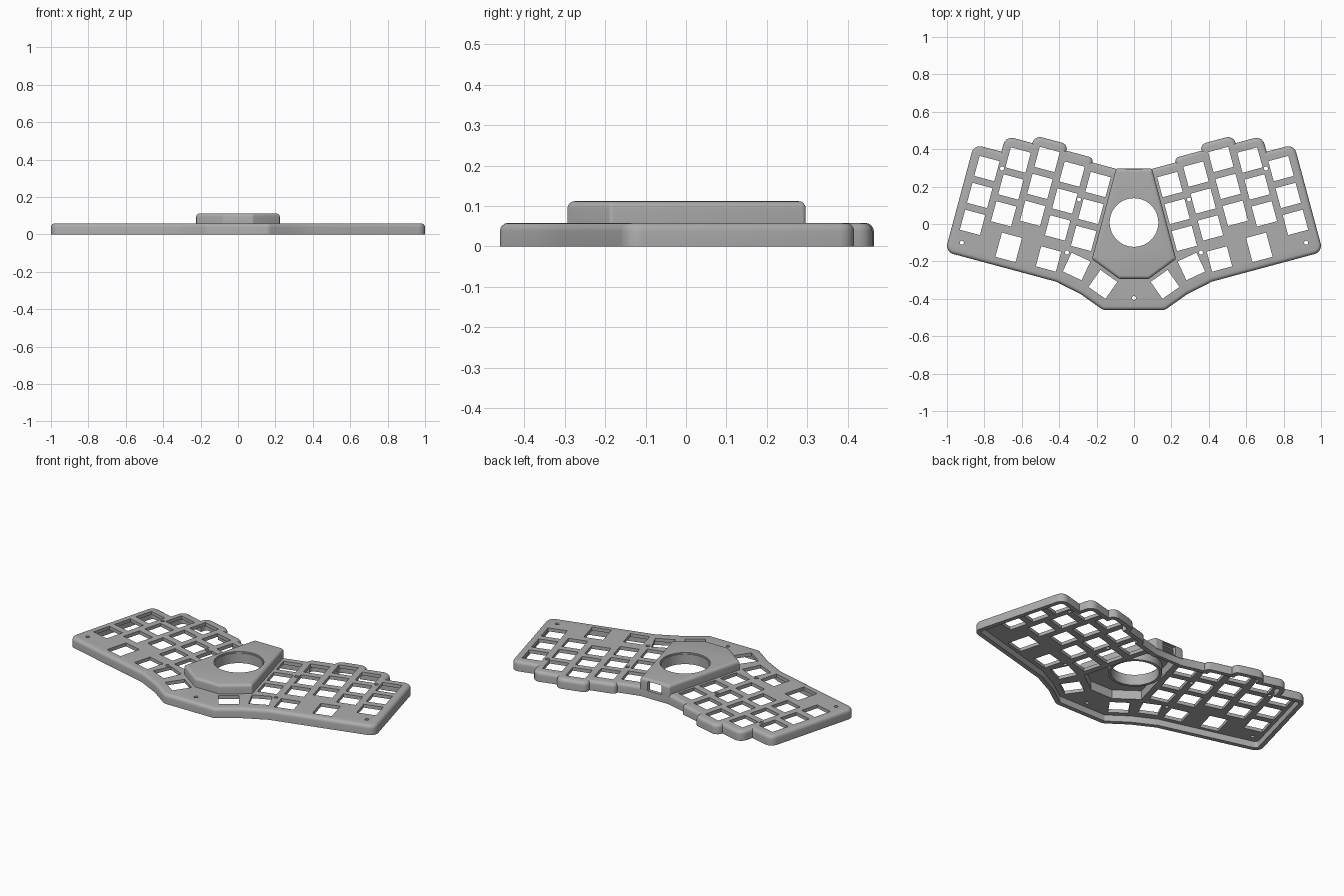
import bpy, bmesh, math
from mathutils import Vector, Matrix

old = bpy.data.objects.get("Cube")
if old:
    bpy.data.objects.remove(old, do_unlink=True)

grey = bpy.data.materials.new("matte grey")
grey.use_nodes = True
colour = (0.42, 0.42, 0.42, 1)
grey.diffuse_color = colour
grey.node_tree.nodes["Principled BSDF"].inputs["Base Color"].default_value = colour

TILT = math.radians(15)
BASE_H, CASE_H = 0.058, 0.112


def tilted(u, v):
    """Point of the right half's tilted key grid, in model space."""
    p = Matrix.Rotation(TILT, 2) @ Vector((u, v))
    return (p.x, p.y)


def mirrored(half):
    return [Vector(p) for p in half] + [Vector((-x, y)) for x, y in reversed(half)]


def cross(a, b):
    return a.x * b.y - a.y * b.x


def inset(points, d):
    """Move every side of a counter-clockwise outline inwards by d."""
    out = []
    for i, p in enumerate(points):
        a = (p - points[i - 1]).normalized()
        b = (points[(i + 1) % len(points)] - p).normalized()
        na, nb = Vector((-a.y, a.x)), Vector((-b.y, b.x))
        out.append(p + (na + nb) * d / (1 + na.dot(nb)))
    return out


def rounded(points, radius, steps=5):
    """Round the outward corners of an outline."""
    n = len(points)
    turn = [cross(points[i] - points[i - 1], points[(i + 1) % n] - points[i]) for i in range(n)]
    out = []
    for i, p in enumerate(points):
        if turn[i] <= 0:
            out.append(p)
            continue
        j = (i + 1) % n
        a, b = points[i - 1] - p, points[j] - p
        half = a.angle(b) / 2
        reach = min(radius / math.tan(half),
                    a.length * (0.48 if turn[i - 1] > 0 else 0.95),
                    b.length * (0.48 if turn[j] > 0 else 0.95))
        r = reach * math.tan(half)
        centre = p + (a.normalized() + b.normalized()).normalized() * r / math.sin(half)
        start = p + a.normalized() * reach - centre
        for k in range(steps + 1):
            out.append(centre + Matrix.Rotation((math.pi - 2 * half) * k / steps, 2) @ start)
    return out


def finish(name, bm):
    bmesh.ops.recalc_face_normals(bm, faces=bm.faces)
    mesh = bpy.data.meshes.new(name)
    bm.to_mesh(mesh)
    bm.free()
    mesh.materials.append(grey)
    obj = bpy.data.objects.new(name, mesh)
    bpy.context.collection.objects.link(obj)
    return obj


def loft(name, rings):
    """Solid through rings of (outline, height)."""
    bm = bmesh.new()
    loops = [[bm.verts.new((p.x, p.y, z)) for p in pts] for pts, z in rings]
    for lo, hi in zip(loops, loops[1:]):
        for i in range(len(lo)):
            bm.faces.new((lo[i - 1], lo[i], hi[i], hi[i - 1]))
    bm.faces.new(loops[0][::-1])
    bm.faces.new(loops[-1])
    return finish(name, bm)


def filleted_slab(name, points, corner, bottom, top, fillet, steps=4):
    rings = [(rounded(points, corner), bottom)]
    for k in range(steps + 1):
        a = math.pi / 2 * k / steps
        d = fillet * (1 - math.cos(a))
        rings.append((rounded(inset(points, d), max(corner - d, 0.008)),
                      top - fillet + fillet * math.sin(a)))
    return loft(name, rings)


def prism(name, points, bottom, top):
    return loft(name, [(points, bottom), (points, top)])


def cut(obj, cutter):
    mod = obj.modifiers.new("cut", 'BOOLEAN')
    mod.operation, mod.solver, mod.object = 'DIFFERENCE', 'EXACT', cutter
    cutter.hide_render = True
    bpy.ops.object.select_all(action='DESELECT')
    bpy.context.view_layer.objects.active = obj
    obj.select_set(True)
    bpy.ops.object.modifier_apply(modifier=mod.name)


def add_box(bm, x, y, z, size, angle=0.0):
    m = Matrix.Translation((x, y, z)) @ Matrix.Rotation(angle, 4, 'Z') @ Matrix.Diagonal((*size, 1))
    bmesh.ops.create_cube(bm, size=1, matrix=m)


def add_drum(bm, x, y, z, radius, depth, sides):
    bmesh.ops.create_cone(bm, cap_ends=True, segments=sides, radius1=radius, radius2=radius,
                          depth=depth, matrix=Matrix.Translation((x, y, z)))


# Outlines: stepped keyboard plate and the six-sided centre housing
column_steps = [(.937, -.405), (.937, .19), (.785, .19), (.785, .277), (.637, .277), (.637, .32),
                (.45, .32), (.45, .285), (.30, .285), (.30, .26), (.165, .26)]
plate_outline = mirrored([(.165, -.46), (.285, -.375), (.417, -.308)]
                         + [tilted(u, v) for u, v in column_steps])
housing_outline = mirrored([(.08, -.293), (.225, -.187), (.096, .296)])

# Key plate with hollow underside
plate = filleted_slab("key_plate", plate_outline, 0.045, 0, BASE_H, 0.02)
cavity = prism("plate_cavity_cutter", rounded(inset(plate_outline, 0.026), 0.02), -0.05, 0.038)
well = prism("housing_well_cutter", inset(housing_outline, 0.021), -0.05, 0.2)

# Key openings and screw holes, mirrored
keys = bmesh.new()
SPACING, HOLE = 0.149, 0.111
top_row = [.154, .172, .213, .17, .083]
openings = []
for col, v in enumerate(top_row):
    for row in range(3):
        x, y = tilted(.240 + SPACING * col, v - SPACING * row)
        openings.append((x, y, HOLE, TILT))
openings += [(.67, -.125, .134, TILT), (.457, -.187, HOLE, TILT),
             (.307, -.227, HOLE, math.radians(25)), (.166, -.323, HOLE, math.radians(35))]
screws = [(.92, -.1), (.705, .297), (.294, .13), (.358, -.152)]
for side in (1, -1):
    for x, y, height, angle in openings:
        add_box(keys, side * x, y, 0.05, (HOLE, height, 0.3), side * angle)
    for x, y in screws:
        add_drum(keys, side * x, y, 0.05, 0.011, 0.3, 16)
add_drum(keys, 0, -.395, 0.05, 0.011, 0.3, 16)
key_cutter = finish("key_opening_cutter", keys)

# Centre housing: hollow shell with a round ball opening
housing = filleted_slab("centre_housing", housing_outline, 0.012, 0.04, CASE_H, 0.018)
hollow = prism("housing_cavity_cutter", inset(housing_outline, 0.02), -0.05, 0.092)
ball = bmesh.new()
add_drum(ball, 0, .008, 0.1, 0.135, 0.3, 64)
ball_cutter = finish("ball_opening_cutter", ball)

# Cable port in the back wall
port = bmesh.new()
add_box(port, 0, .295, 0.0725, (0.09, 0.05, 0.055))
port_cutter = finish("cable_port_cutter", port)

for cutter in (cavity, well, key_cutter, port_cutter):
    cut(plate, cutter)
for cutter in (hollow, ball_cutter, port_cutter):
    cut(housing, cutter)
for cutter in (cavity, well, key_cutter, hollow, ball_cutter, port_cutter):
    bpy.data.objects.remove(cutter, do_unlink=True)

# Ball socket collar under the opening
bm = bmesh.new()
profile = [bm.verts.new((r, 0, z)) for r, z in ((.13, .045), (.146, .045), (.146, .104), (.13, .104))]
edges = [bm.edges.new((profile[i - 1], profile[i])) for i in range(4)]
bmesh.ops.spin(bm, geom=profile + edges, cent=(0, 0, 0), axis=(0, 0, 1),
               angle=math.tau, steps=64, use_merge=True)
bmesh.ops.remove_doubles(bm, verts=bm.verts, dist=0.0001)
bmesh.ops.translate(bm, verts=bm.verts, vec=(0, .008, 0))
collar = finish("ball_socket", bm)

# Smooth the fillets, keep edges crisp
bpy.ops.object.select_all(action='DESELECT')
for obj in (plate, housing, collar):
    obj.select_set(True)
bpy.context.view_layer.objects.active = plate
bpy.ops.object.shade_smooth_by_angle(angle=math.radians(30))
